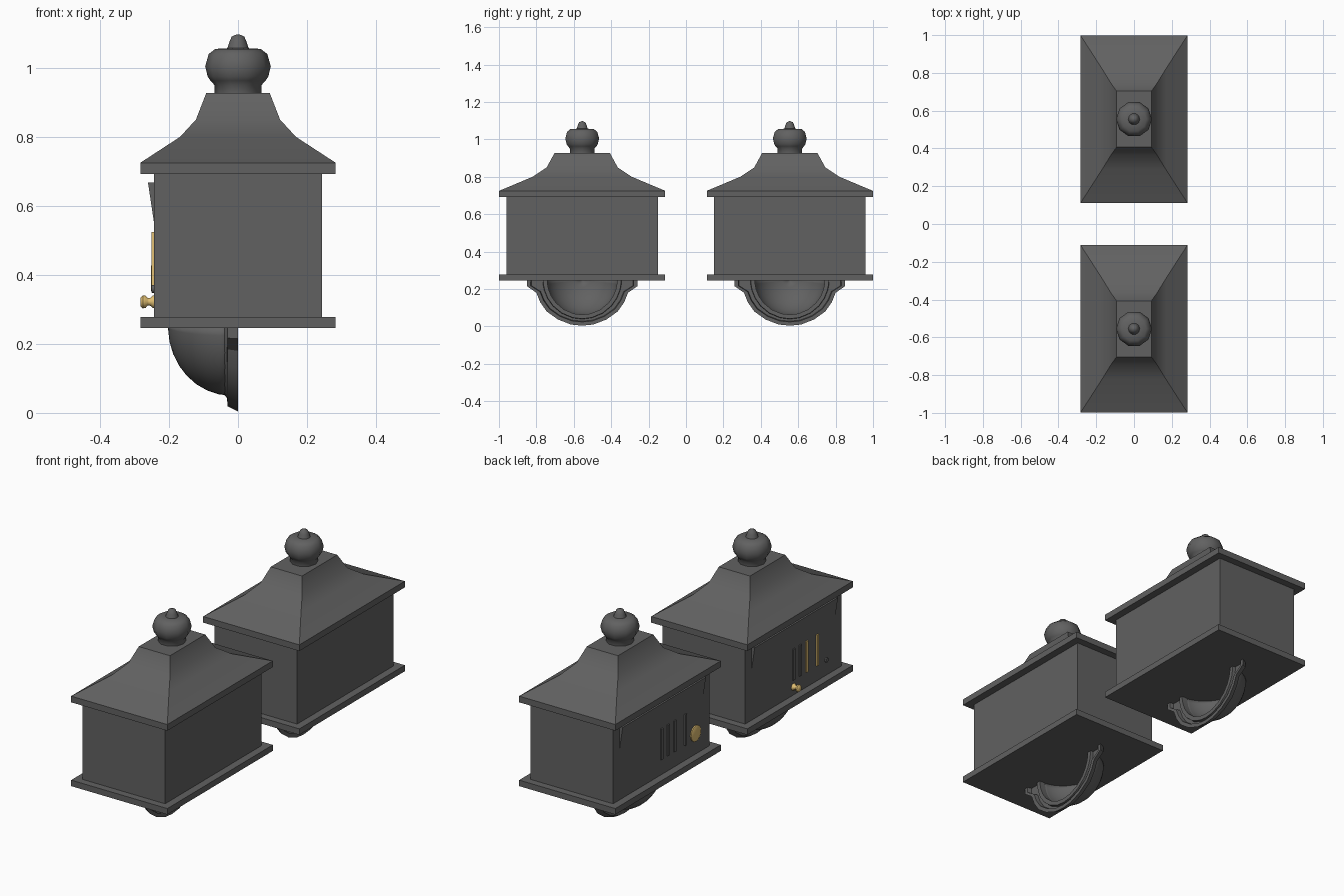
import bpy, bmesh
from math import sin, cos, pi, radians, hypot, atan2

if "Cube" in bpy.data.objects:
    bpy.data.objects.remove(bpy.data.objects["Cube"])


def paint(name, rgb):
    m = bpy.data.materials.new(name)
    m.diffuse_color = (*rgb, 1)
    m.use_nodes = True
    m.node_tree.nodes["Principled BSDF"].inputs["Base Color"].default_value = m.diffuse_color
    return m


brass = paint("brass", (0.75, 0.52, 0.17))
iron = paint("dark_iron", (0.12, 0.12, 0.12))


def loft(name, rings, closed=True, caps=True, angle=35, mat=iron):
    """Skin a list of equal-length point rings."""
    bm = bmesh.new()
    vs = [[bm.verts.new(p) for p in r] for r in rings]
    n = len(rings[0])
    for a, b in zip(vs, vs[1:]):
        for i in range(n if closed else n - 1):
            j = (i + 1) % n
            bm.faces.new((a[i], a[j], b[j], b[i]))
    if caps:
        bm.faces.new(vs[0])
        bm.faces.new(vs[-1])
    bmesh.ops.remove_doubles(bm, verts=bm.verts, dist=1e-5)
    bmesh.ops.recalc_face_normals(bm, faces=bm.faces)
    me = bpy.data.meshes.new(name)
    bm.to_mesh(me)
    bm.free()
    ob = bpy.data.objects.new(name, me)
    bpy.context.collection.objects.link(ob)
    me.materials.append(mat)
    bpy.ops.object.select_all(action='DESELECT')
    ob.select_set(True)
    bpy.context.view_layer.objects.active = ob
    bpy.ops.object.shade_smooth_by_angle(angle=radians(angle))
    return ob


def rect(hx, hy, z, cy):
    return [(-hx, cy - hy, z), (hx, cy - hy, z), (hx, cy + hy, z), (-hx, cy + hy, z)]


def front_block(name, y0, y1, z0, z1, depth, mat=iron, depth_low=None):
    """Raised block on the -x face; depth_low makes a wedge."""
    low = depth if depth_low is None else depth_low
    rings = [[(-.24, y, z0), (-.243 - low, y, z0), (-.243 - depth, y, z1), (-.24, y, z1)]
             for y in (y0, y1)]
    return loft(name, rings, mat=mat)


def turned(name, prof, n, cy, cz=None, mat=iron):
    """Lathe (radius, height): about z, or about -x when cz is given."""
    rings = []
    for r, h in prof:
        c = [(r * cos(2 * pi * i / n), r * sin(2 * pi * i / n)) for i in range(n)]
        rings.append([(a, cy + b, h) if cz is None else (-h, cy + a, cz + b) for a, b in c])
    return loft(name, rings, mat=mat, angle=50)


def wall_box(cy, tag):
    # base, body and flared roof
    loft("base_plate" + tag, [rect(.283, .4435, z, cy) for z in (.246, .278)])
    loft("body" + tag, [rect(.243, .405, z, cy) for z in (.278, .692)])
    roof = [(.283, .4435, .692), (.283, .4435, .725), (.168, .265, .80),
            (.122, .19, .85), (.092, .148, .927)]
    loft("roof" + tag, [rect(a, b, z, cy) for a, b, z in roof])

    # turned finial
    turned("finial" + tag, [(.068, .92), (.068, .95), (.08, .963), (.088, .975), (.095, 1.005),
                            (.085, 1.04), (.066, 1.055), (.031, 1.057), (.025, 1.075),
                            (.018, 1.091), (.004, 1.097)], 10, cy)

    # hollow quarter-sphere cup under the base, open towards +x
    rings = []
    for k in range(9):
        p = k / 8 * pi / 2 * .985
        rings.append([(-.02 - .183 * sin(p), cy + .2 * cos(p) * cos(t), .25 - .2 * cos(p) * sin(t))
                      for t in [pi * i / 24 for i in range(25)]])
    cup = loft("cup" + tag, rings, closed=False, caps=False, angle=40)
    sol = cup.modifiers.new("wall", 'SOLIDIFY')
    sol.thickness = .01
    sol.offset = -1

    # scalloped rim around the cup mouth: outer lip, channel, inner rib
    half = [(.295, 0), (.295, .035), (.245, .07), (.225, .12), (.19, .17),
            (.13, .213), (.06, .24), (0, .246)]
    rings = []
    for y, d in half + [(-y, d) for y, d in reversed(half[:-1])]:
        R, a = hypot(y, d), atan2(d, y)
        sec = [(-.04, .197), (-.032, .207), (-.03, R - .015), (0, R), (0, R - .02),
               (-.022, R - .024), (-.022, .211), (-.006, .209), (-.006, .187), (-.04, .187)]
        rings.append([(x, cy + cos(a) * r, .25 - sin(a) * r) for x, r in sec])
    loft("cup_rim" + tag, rings, angle=25)

    # tilted slot flap
    front_block("slot_flap" + tag, cy - .35, cy + .35, .555, .668, .018, depth_low=.001)


for cy, tag in ((-.555, "_a"), (.555, "_b")):
    wall_box(cy, tag)
    # plain vertical slats
    for i, off in enumerate((0, -.055, -.11, -.20)):
        front_block("slat%s_%d" % (tag, i), cy + off - .008, cy + off + .008, .36, .525, .007,
                    mat=brass if tag == "_a" and i > 1 else iron)

# brass pull knob on one box, brass disc on the other
turned("pull_knob", [(.018, .24), (.018, .247), (.011, .255), (.011, .262), (.018, .268),
                     (.019, .276), (.012, .283)], 12, -.555, .322, brass)
turned("keyhole", [(.012, .24), (.012, .25)], 10, -.83, .36, iron)
turned("lock_disc", [(.042, .24), (.042, .249), (.036, .252)], 16, .27, .39, brass)
